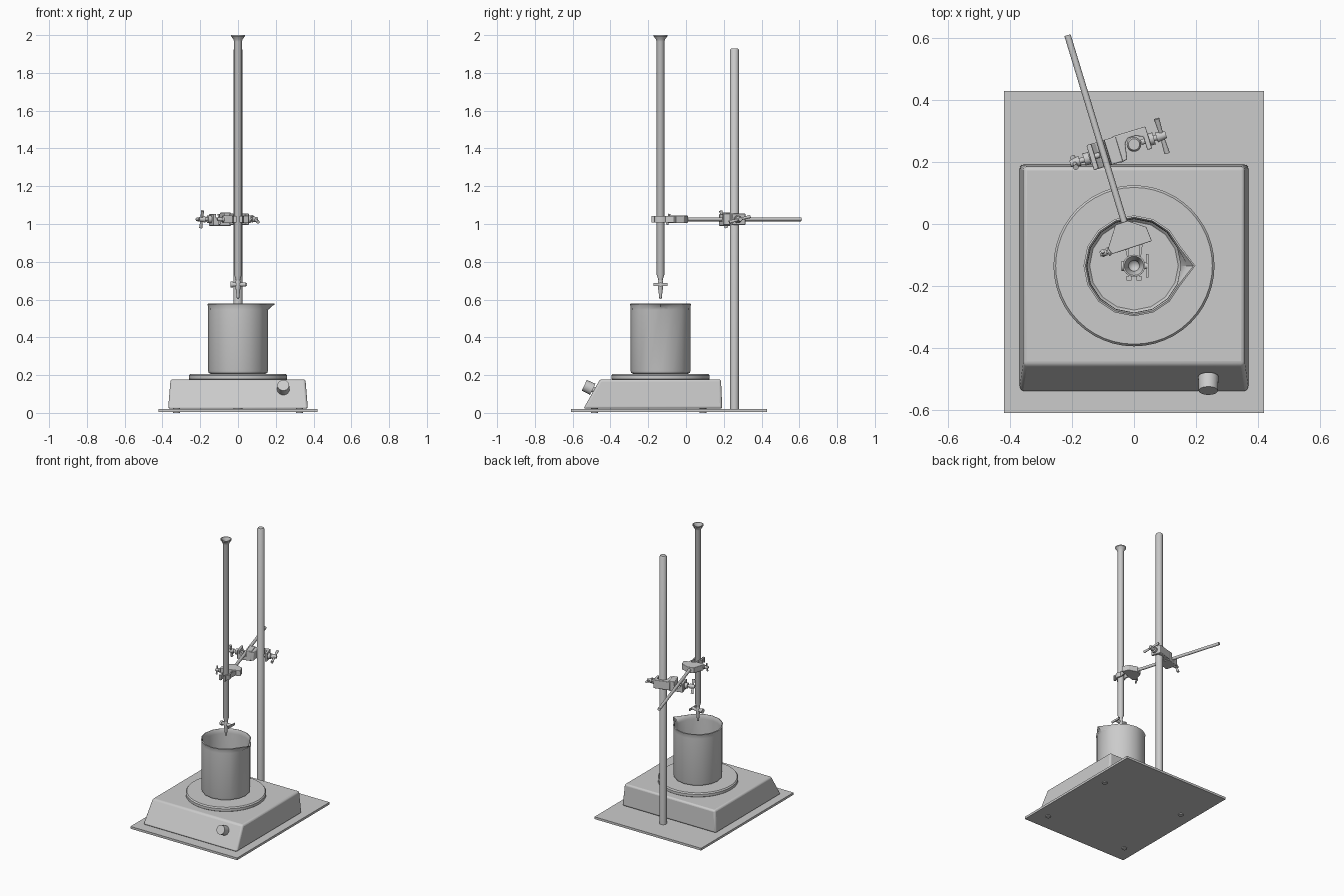
import bpy, bmesh, math
from mathutils import Vector, Matrix

if "Cube" in bpy.data.objects:
    bpy.data.objects.remove(bpy.data.objects["Cube"])

def finish(name, bm, bevel=0):
    bmesh.ops.recalc_face_normals(bm, faces=bm.faces)
    me = bpy.data.meshes.new(name)
    bm.to_mesh(me)
    bm.free()
    ob = bpy.data.objects.new(name, me)
    bpy.context.collection.objects.link(ob)
    bpy.ops.object.select_all(action='DESELECT')
    ob.select_set(True)
    bpy.context.view_layer.objects.active = ob
    if bevel:
        m = ob.modifiers.new("soft_edges", 'BEVEL')
        m.width, m.segments, m.limit_method = bevel, 3, 'ANGLE'
    bpy.ops.object.shade_smooth_by_angle(angle=math.radians(35))
    return ob

def add_rod(bm, a, b, r1, r2=None, segs=16):
    a, b = Vector(a), Vector(b)
    d = b - a
    m = Matrix.Translation((a + b) / 2) @ d.to_track_quat('Z', 'Y').to_matrix().to_4x4()
    bmesh.ops.create_cone(bm, cap_ends=True, segments=segs, radius1=r1,
                          radius2=r1 if r2 is None else r2, depth=d.length, matrix=m)

def add_prism(bm, pts, h, m=Matrix()):
    """Extrude a flat outline from z = -h to h, then place it with m."""
    lo, hi = [[bm.verts.new(m @ Vector((x, y, z))) for x, y in pts] for z in (-h, h)]
    bm.faces.new(lo[::-1])
    bm.faces.new(hi)
    n = len(pts)
    for i in range(n):
        j = (i + 1) % n
        bm.faces.new((lo[i], lo[j], hi[j], hi[i]))

def add_lathe(bm, profile, loc, segs=24):
    rings = [[bm.verts.new((loc[0] + r * math.cos(2 * math.pi * k / segs),
                            loc[1] + r * math.sin(2 * math.pi * k / segs), z))
              for k in range(segs)] for r, z in profile]
    for p, q in zip(rings, rings[1:]):
        for k in range(segs):
            j = (k + 1) % segs
            bm.faces.new((p[k], p[j], q[j], q[k]))
    return rings

def weld(bm):
    bmesh.ops.remove_doubles(bm, verts=bm.verts, dist=1e-5)

def wing_screw(name, start, d, length, bar, s=1.0):
    """Threaded shaft with a round hub and a flared cross bar."""
    bm = bmesh.new()
    start, d, bar = Vector(start), Vector(d).normalized(), Vector(bar)
    end = start + d * length
    add_rod(bm, start, end, .009 * s)
    add_rod(bm, start + d * length * .4, start + d * length * .62, .02 * s)
    add_rod(bm, end - d * .018 * s, end + d * .014 * s, .017 * s, .011 * s)
    for sign in (-1, 1):
        add_rod(bm, end, end + bar * sign, .006 * s, .009 * s, 12)
    finish(name, bm)

CY = -.135          # axis of plate, beaker and burette
ZC = 1.025          # height of the clamp arm

# stand base and upright rod
bm = bmesh.new()
add_prism(bm, [(-.42, -.61), (.42, -.61), (.42, .43), (-.42, .43)], .008,
          Matrix.Translation((0, 0, .013)))
finish("stand_base", bm)
bm = bmesh.new()
add_lathe(bm, [(0, .015), (.0235, .015), (.0235, 1.922), (.018, 1.93), (0, 1.93)], (0, .257))
weld(bm)
finish("stand_rod", bm)

# stirrer feet
for x in (-.325, .325):
    for y in (-.485, .09):
        bm = bmesh.new()
        add_rod(bm, (x, y, 0), (x, y, .03), .018)
        finish("stirrer_foot", bm)

# stirrer body with sloped front and tapered sides
bm = bmesh.new()
bmesh.ops.create_cube(bm, size=2)
for v in bm.verts:
    top = v.co.z > 0
    v.co = (v.co.x * (.357 if top else .37),
            (.185 if top else .192) if v.co.y > 0 else (-.455 if top else -.543),
            .178 if top else .022)
finish("stirrer_body", bm, .012)

# round top plate
bm = bmesh.new()
add_lathe(bm, [(0, .17), (.25, .17), (.26, .18), (.26, .198), (.253, .206), (0, .206)], (0, CY), 48)
weld(bm)
finish("stirrer_plate", bm)

# control knob square to the sloped front
bm = bmesh.new()
n = Vector((0, -.9, .43)).normalized()
c = Vector((.24, -.515, .135))
add_rod(bm, c - n * .05, c, .014)
add_rod(bm, c - n * .024, c + n * .026, .033, .031, 24)
finish("control_knob", bm)

# beaker: hollow wall, rounded foot, flared rim, pouring spout
bm = bmesh.new()
prof = [(0, .207), (.145, .207), (.155, .212), (.159, .225), (.159, .545), (.160, .567), (.163, .576),
        (.157, .578), (.152, .567), (.151, .545), (.151, .225), (.143, .216), (0, .216)]
rings = add_lathe(bm, prof, (0, CY), 16)
for i, push in ((5, .022), (6, .035), (7, .035), (8, .022)):
    rings[i][0].co.x += push
weld(bm)
finish("beaker", bm)

# burette tube, open at the flared top
bm = bmesh.new()
add_lathe(bm, [(0, .69), (.011, .69), (.012, .705), (.02, .73), (.0205, 1.965), (.025, 1.978),
               (.036, 1.993), (.036, 2.0), (.031, 2.0), (.017, 1.97), (.016, .735), (0, .72)], (0, CY))
weld(bm)
finish("burette_tube", bm)
bm = bmesh.new()
add_lathe(bm, [(0, .70), (.012, .70), (.014, .69), (.014, .668), (.012, .655), (.006, .602), (0, .602)],
          (0, CY))
weld(bm)
finish("burette_tip", bm)

# stopcock with flat handle
bm = bmesh.new()
add_rod(bm, (-.03, CY, .68), (.042, CY, .68), .011)
add_rod(bm, (-.04, CY, .68), (-.026, CY, .68), .016)
bmesh.ops.create_cube(bm, size=1, matrix=Matrix.Translation((.043, CY, .68)) @
                      Matrix.Diagonal((.007, .075, .014, 1)))
finish("stopcock", bm)

# clamp frame: local x across the arm, local y along it, origin on the upright
F = Matrix.Translation((0, .257, ZC)) @ Matrix.Rotation(math.radians(16.9), 4, 'Z')
U, V = F.to_3x3() @ Vector((1, 0, 0)), F.to_3x3() @ Vector((0, 1, 0))
Z = Vector((0, 0, 1))

# clamp arm
bm = bmesh.new()
add_rod(bm, F @ Vector((-.103, -.26, 0)), F @ Vector((-.103, .40, 0)), .0105)
finish("clamp_arm", bm)

# boss head: one hook for the upright, one hook for the arm
bm = bmesh.new()
add_prism(bm, [(-.06, -.045), (-.035, -.04), (-.026, .012), (-.012, .025), (.012, .025), (.036, .015),
               (.036, -.03), (.052, -.03), (.052, .045), (-.06, .045)], .03, F)
up = F @ Matrix.Rotation(math.radians(90), 4, 'X')      # outline in local x / z
add_prism(bm, [(-.148, -.035), (-.05, -.035), (-.05, .035), (-.088, .035), (-.09, -.012), (-.116, -.012),
               (-.132, .005), (-.132, .028), (-.148, .028)], .042, up)
finish("boss_head", bm, .004)
wing_screw("upright_screw", F @ Vector((.024, 0, 0)), U, .07, V * .058 + Z * .015)
wing_screw("arm_screw", F @ Vector((-.116, 0, 0)), -U, .085, Z * .045 - V * .016)

# burette clamp block
bm = bmesh.new()
add_prism(bm, [(-.06, -.003), (-.02, .01), (.04, -.01), (.058, -.055), (-.07, -.097), (-.084, -.08)],
          .02, Matrix.Translation((0, 0, ZC)))
finish("clamp_block", bm, .003)

# curved jaws gripping the tube
for name, sx, back in (("jaw_left", -1, -.07), ("jaw_right", 1, -.05)):
    bm = bmesh.new()
    arc = [math.radians(a) for a in range(-65, 46, 22)]
    outer = [(sx * .031 * math.cos(a), CY + .036 * math.sin(a)) for a in arc]
    inner = [(sx * .021 * math.cos(a), CY + .024 * math.sin(a)) for a in arc]
    add_prism(bm, outer + [(sx * .03, back), (sx * .018, back)] + inner[::-1], .017,
              Matrix.Translation((0, 0, ZC)))
    finish(name, bm)
    # end lip of each jaw
    bm = bmesh.new()
    bmesh.ops.create_cube(bm, size=1, matrix=Matrix.Translation((sx * .016, CY - .04, ZC)) @
                          Matrix.Diagonal((.016, .014, .034, 1)))
    finish(name + "_lip", bm)
wing_screw("jaw_screw", (-.06, -.082, ZC), -U, .042, Z * .028 + V * .006, .7)
